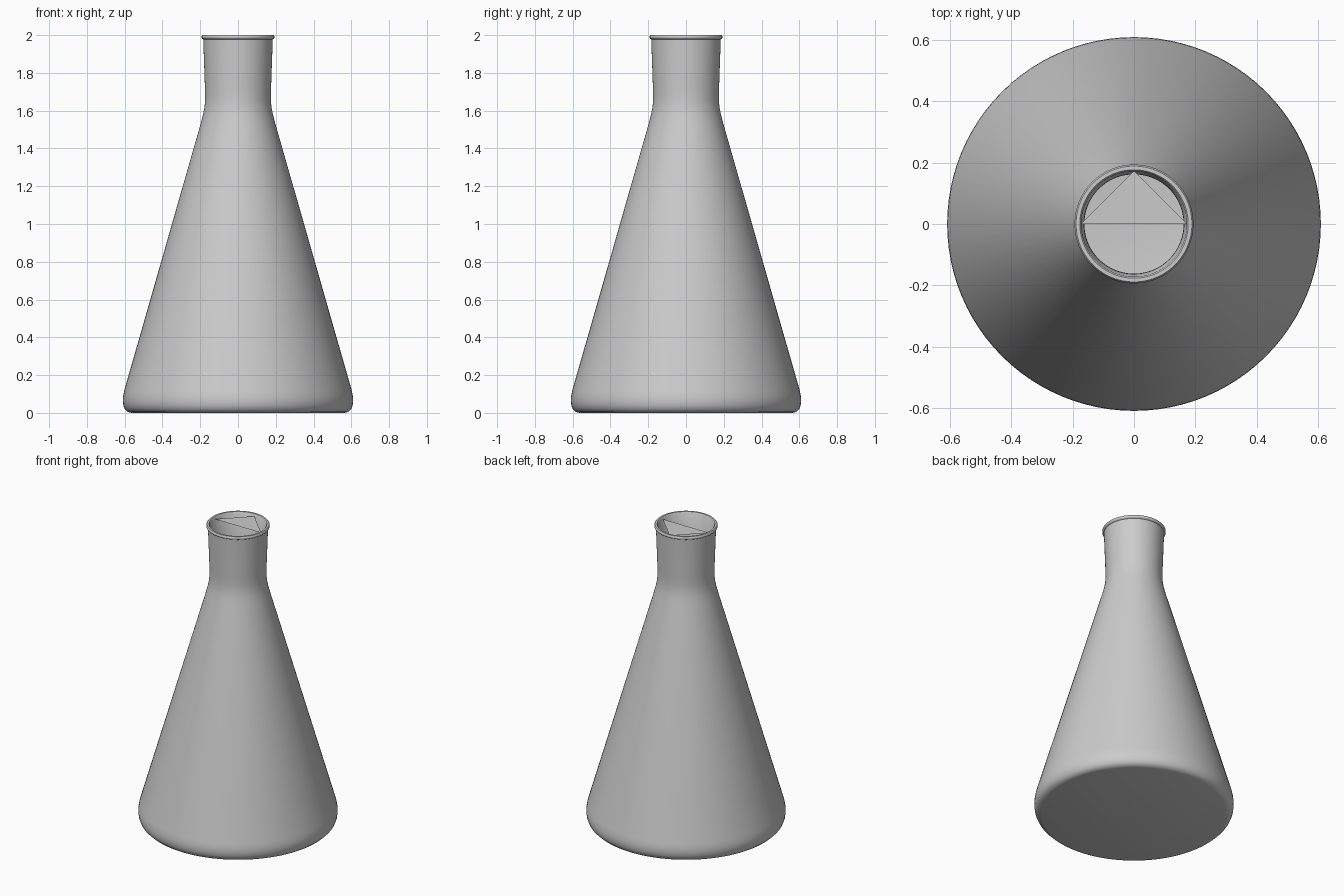
import bpy, bmesh
from math import cos, sin, pi, radians

if "Cube" in bpy.data.objects:
    bpy.data.objects.remove(bpy.data.objects["Cube"])

SIDES = 96


def finish(bm, name):
    mesh = bpy.data.meshes.new(name)
    bm.to_mesh(mesh)
    bm.free()
    obj = bpy.data.objects.new(name, mesh)
    bpy.context.collection.objects.link(obj)
    return obj


def lathe(name, profile):
    """Revolve (radius, height) points around z; both ends close on the axis."""
    bm = bmesh.new()
    rings = []
    for r, z in profile:
        rings.append([bm.verts.new((r * cos(2 * pi * i / SIDES),
                                    r * sin(2 * pi * i / SIDES), z))
                      for i in range(SIDES)])
    for low, high in zip(rings, rings[1:]):
        for i in range(SIDES):
            j = (i + 1) % SIDES
            bm.faces.new((low[i], low[j], high[j], high[i]))
    bm.faces.new(list(reversed(rings[0])))
    bm.faces.new(rings[-1])
    bm.normal_update()
    return finish(bm, name)


# Outer wall: flat base, rounded heel, cone, shoulder, flared neck and lip
outer = [(0.565, 0.0), (0.585, 0.006), (0.599, 0.02), (0.607, 0.04),
         (0.61, 0.065), (0.608, 0.09), (0.602, 0.12),
         (0.195, 1.54), (0.185, 1.58), (0.177, 1.62), (0.174, 1.66),
         (0.175, 1.72), (0.184, 1.978), (0.19, 1.981), (0.194, 1.986),
         (0.194, 1.994), (0.189, 2.0)]
# Inner wall: back down the neck to the inside floor
inner = [(0.177, 2.0), (0.172, 1.994), (0.163, 1.72), (0.162, 1.66),
         (0.166, 1.62), (0.174, 1.58), (0.184, 1.54),
         (0.59, 0.12), (0.597, 0.07), (0.587, 0.03), (0.56, 0.014)]
flask = lathe("flask", outer + inner)

# Flat triangular web across the back half of the mouth
bm = bmesh.new()
bm.faces.new([bm.verts.new(p) for p in
              ((-0.173, 0, 1.985), (0.173, 0, 1.985), (0, 0.173, 1.985))])
finish(bm, "mouth_web")

# Smooth shading with crisp lip edges
bpy.ops.object.select_all(action='DESELECT')
flask.select_set(True)
bpy.context.view_layer.objects.active = flask
bpy.ops.object.shade_smooth_by_angle(angle=radians(40))
